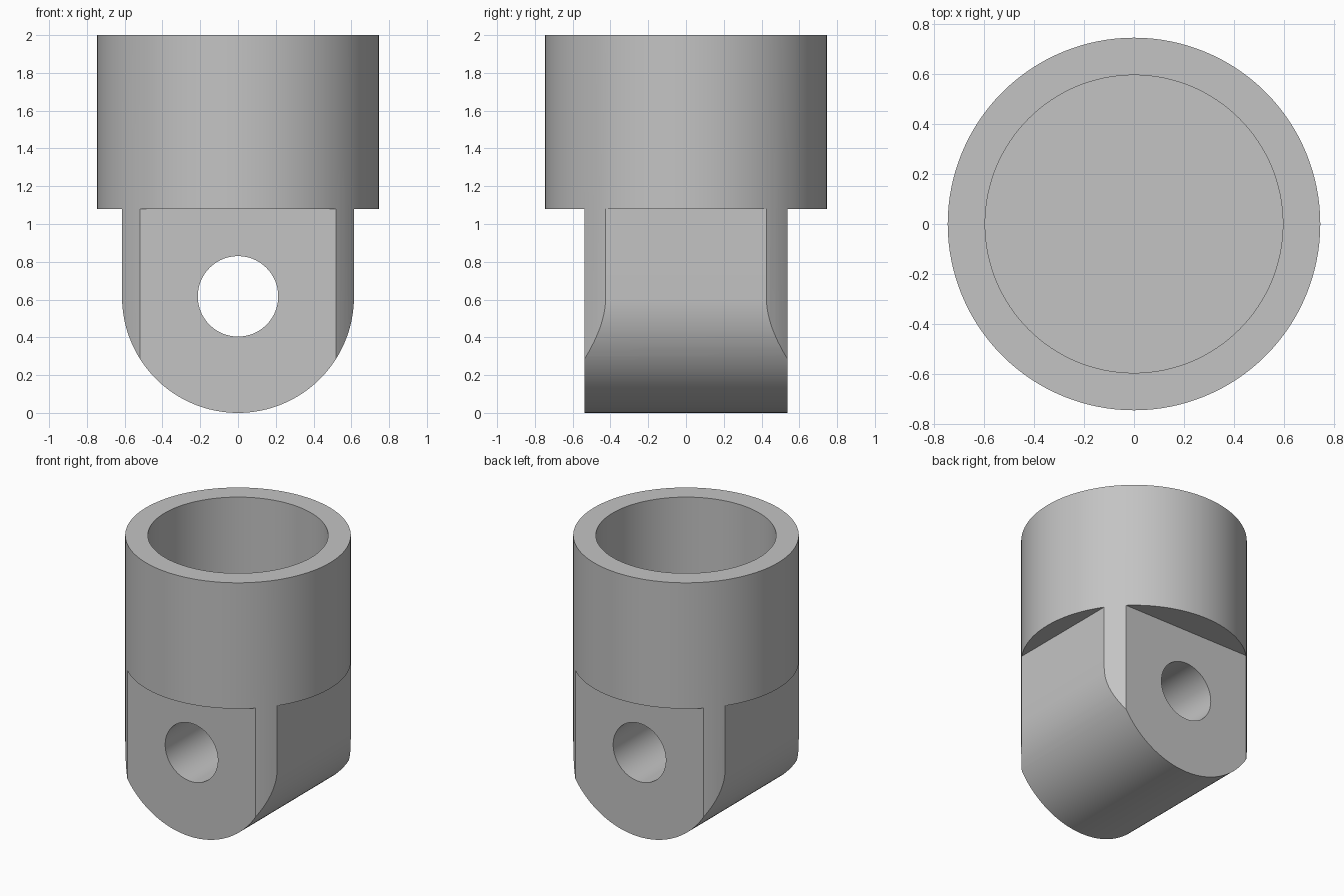
import bpy
import bmesh
from math import sin, cos, pi
from mathutils import Matrix, Vector

if "Cube" in bpy.data.objects:
    bpy.data.objects.remove(bpy.data.objects["Cube"])

OUTER_R, BORE_R, PIN_R = 0.747, 0.597, 0.213
SHOULDER, TOP, BORE_FLOOR = 1.08, 2.0, 1.23
TANG_R, TANG_Y = 0.614, 0.537   # half width / end radius, half thickness
LOW = -0.3                      # cutters reach below the part

grey = bpy.data.materials.new("plain grey")
grey.use_nodes = True
colour = (0.55, 0.55, 0.55, 1)
grey.diffuse_color = colour
grey.node_tree.nodes["Principled BSDF"].inputs["Base Color"].default_value = colour


def add_object(name, bm):
    bmesh.ops.recalc_face_normals(bm, faces=bm.faces)
    mesh = bpy.data.meshes.new(name)
    bm.to_mesh(mesh)
    bm.free()
    mesh.materials.append(grey)
    obj = bpy.data.objects.new(name, mesh)
    bpy.context.collection.objects.link(obj)
    return obj


def prism(name, points, offset):
    """Closed solid made by sweeping a planar outline along an offset."""
    bm = bmesh.new()
    face = bm.faces.new([bm.verts.new(p) for p in points])
    swept = bmesh.ops.extrude_face_region(bm, geom=[face], use_keep_orig=True)
    verts = [g for g in swept["geom"] if isinstance(g, bmesh.types.BMVert)]
    bmesh.ops.translate(bm, verts=verts, vec=Vector(offset))
    return add_object(name, bm)


def circle(radius, z, sides=128):
    return [(radius * cos(2 * pi * i / sides), radius * sin(2 * pi * i / sides), z)
            for i in range(sides)]


# Main round body
body = prism("clevis_socket", circle(OUTER_R, -0.1), (0, 0, TOP + 0.1))

# Blind bore in the top
cutters = [prism("bore_cutter", circle(BORE_R, BORE_FLOOR), (0, 0, 1))]

# Flats on the front and back of the tang
for name, side in (("front_cutter", -1), ("back_cutter", 1)):
    y = side * TANG_Y
    outline = [(-1, y, LOW), (1, y, LOW), (1, y, SHOULDER), (-1, y, SHOULDER)]
    cutters.append(prism(name, outline, (0, side, 0)))

# Flats on the sides of the tang, joined by its rounded end
arc = [(TANG_R * cos(pi * i / 64), -1, TANG_R - TANG_R * sin(pi * i / 64))
       for i in range(65)]
frame = [(-1, -1, SHOULDER), (-1, -1, LOW), (1, -1, LOW), (1, -1, SHOULDER),
         (TANG_R, -1, SHOULDER)] + arc + [(-TANG_R, -1, SHOULDER)]
cutters.append(prism("round_end_cutter", frame, (0, 2, 0)))

# Cross hole for the pin
turn = Matrix.Translation((0, 0, 0.617)) @ Matrix.Rotation(pi / 2, 4, "X")
ring = [turn @ Vector(p) for p in circle(PIN_R, -1, 96)]
cutters.append(prism("pin_hole_cutter", ring, (0, -2, 0)))

# Cut the body and discard the cutters
for cutter in cutters:
    cutter.hide_render = True
    cut = body.modifiers.new(cutter.name, "BOOLEAN")
    cut.operation = "DIFFERENCE"
    cut.solver = "EXACT"
    cut.object = cutter
graph = bpy.context.evaluated_depsgraph_get()
body.data = bpy.data.meshes.new_from_object(body.evaluated_get(graph))
body.modifiers.clear()
for cutter in cutters:
    bpy.data.objects.remove(cutter)

# Smooth round walls, crisp edges
for obj in bpy.context.selected_objects:
    obj.select_set(False)
body.select_set(True)
bpy.context.view_layer.objects.active = body
bpy.ops.object.shade_smooth_by_angle(angle=pi / 9)
